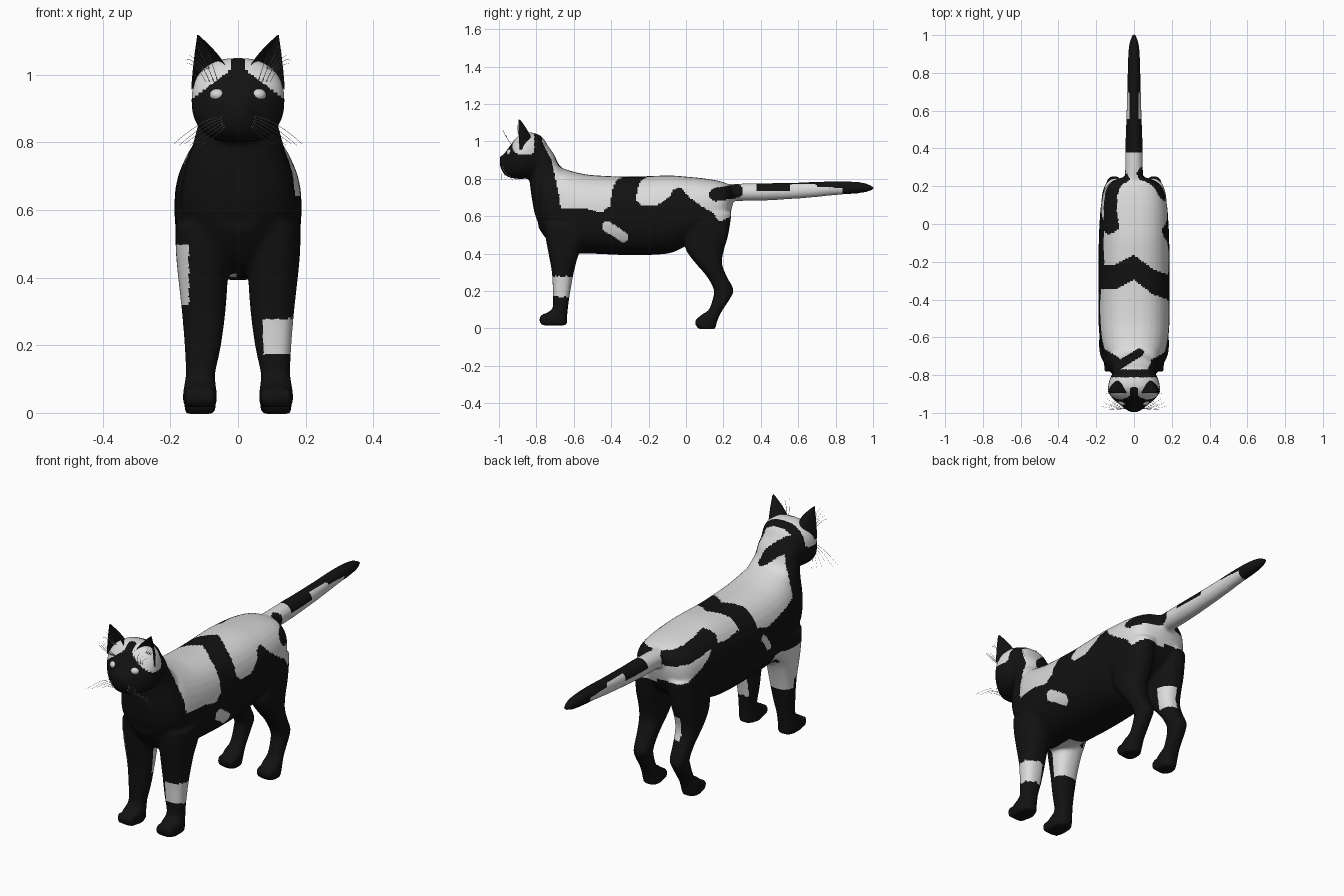
import bpy, bmesh, math
from mathutils import Vector

if "Cube" in bpy.data.objects:
    bpy.data.objects.remove(bpy.data.objects["Cube"])

def material(name, c):
    m = bpy.data.materials.new(name)
    m.diffuse_color = (*c, 1)
    m.use_nodes = True
    m.node_tree.nodes["Principled BSDF"].inputs["Base Color"].default_value = m.diffuse_color
    return m

BLACK = material("black fur", (0.006, 0.006, 0.006))
WHITE = material("white fur", (0.72, 0.72, 0.72))
EYE = material("pale eye", (0.66, 0.66, 0.66))

def add_object(name, mesh, mats):
    mesh.materials.clear()
    for m in mats:
        mesh.materials.append(m)
    ob = bpy.data.objects.new(name, mesh)
    bpy.context.collection.objects.link(ob)
    for p in mesh.polygons:
        p.use_smooth = True
    return ob

def bake(ob):
    deps = bpy.context.evaluated_depsgraph_get()
    me = bpy.data.meshes.new_from_object(ob.evaluated_get(deps))
    bpy.data.objects.remove(ob)
    return me

def catmull(rows, steps=4):
    out = []
    for i in range(len(rows) - 1):
        a, b, c, d = (rows[max(i - 1, 0)], rows[i], rows[i + 1], rows[min(i + 2, len(rows) - 1)])
        for k in range(steps):
            t = k / steps
            out.append([q + .5 * t * (r - p + t * (2*p - 5*q + 4*r - s + t * (3*(q - r) + s - p)))
                        for p, q, r, s in zip(a, b, c, d)])
    return out + [list(rows[-1])]

def loft(bm, rows, axis, side=1, n=2.4, seg=32):
    """rows: (position, low, high, x low, x high) along y or z"""
    rings = []
    for t, lo, hi, x0, x1 in catmull(rows):
        ring = []
        for k in range(seg):
            a = 2 * math.pi * k / seg
            c, s = (math.copysign(abs(v) ** (2 / n), v) for v in (math.cos(a), math.sin(a)))
            u = (lo + hi) / 2 + (hi - lo) / 2 * s
            x = side * ((x0 + x1) / 2 + (x1 - x0) / 2 * c)
            ring.append(bm.verts.new((x, t, u) if axis == 'y' else (x, u, t)))
        rings.append(ring)
    for r, q in zip(rings, rings[1:]):
        for k in range(seg):
            bm.faces.new((r[k], r[(k + 1) % seg], q[(k + 1) % seg], q[k]))
    bm.faces.new(rings[0])
    bm.faces.new(rings[-1])

def ball(bm, centre, radii):
    r = bmesh.ops.create_uvsphere(bm, u_segments=20, v_segments=12, radius=1)
    for v in r['verts']:
        v.co = Vector(centre) + Vector([a * b for a, b in zip(v.co, radii)])

def sym(rows):
    return [(t, lo, hi, -w, w) for t, lo, hi, w in rows]

bm = bmesh.new()
# torso
loft(bm, sym([(-.79, .54, .72, .07), (-.74, .47, .84, .13), (-.68, .42, .86, .165), (-.6, .40, .838, .182),
              (-.5, .40, .82, .188), (-.3, .392, .812, .188), (-.1, .40, .818, .187), (0, .44, .812, .183),
              (.1, .48, .802, .175), (.18, .52, .788, .157), (.225, .58, .772, .12), (.25, .66, .75, .05)]), 'y')
# chest and neck
loft(bm, sym([(.5, -.76, -.55, .14), (.6, -.805, -.55, .168), (.7, -.825, -.58, .16), (.8, -.838, -.6, .132),
              (.87, -.845, -.675, .115), (.93, -.86, -.705, .11), (1.0, -.86, -.755, .085)]), 'z', n=2.2)
# head
loft(bm, sym([(-.74, .87, .98, .06), (-.77, .83, 1.025, .10), (-.82, .805, 1.047, .128), (-.87, .80, 1.047, .138),
              (-.905, .80, 1.023, .128), (-.935, .805, .985, .102), (-.96, .815, .95, .068),
              (-.98, .835, .928, .044), (-.995, .87, .918, .022)]), 'y')
# tail
loft(bm, sym([(.15, .69, .77, .05), (.25, .682, .773, .048), (.4, .683, .777, .046), (.5, .688, .778, .043),
              (.65, .698, .782, .038), (.8, .713, .788, .034), (.9, .72, .785, .031), (.96, .728, .777, .024),
              (1.004, .742, .757, .01)]), 'y', n=2)
for s in (-1, 1):
    # front leg and paw
    loft(bm, [(.56, -.76, -.5, .02, .185), (.48, -.75, -.53, .025, .184), (.4, -.735, -.572, .03, .177),
              (.3, -.717, -.6, .037, .166), (.2, -.712, -.618, .05, .158), (.12, -.712, -.63, .067, .154),
              (.095, -.725, -.632, .067, .157), (.07, -.768, -.635, .064, .161), (.04, -.78, -.635, .062, .163),
              (.017, -.77, -.638, .067, .158)], 'z', s)
    # hind leg and paw
    loft(bm, [(.62, -.02, .245, .02, .17), (.5, -.01, .226, .025, .172), (.42, 0, .203, .035, .17),
              (.35, .05, .192, .045, .165), (.28, .11, .217, .055, .155), (.21, .148, .254, .062, .147),
              (.17, .146, .242, .068, .147), (.1, .122, .197, .07, .148), (.075, .085, .182, .067, .155),
              (.035, .053, .166, .064, .16), (-.003, .065, .157, .07, .155)], 'z', s)
    # toes
    for k in range(4):
        for y, z in ((-.765, .048), (.068, .032)):
            ball(bm, (s * (.078 + .023 * k), y, z), (.0125, .02, .03))
    # muzzle cheeks
    ball(bm, (s * .024, -.965, .868), (.028, .026, .024))

me = bpy.data.meshes.new("skin")
bm.to_mesh(me)
bm.free()
raw = add_object("raw", me, [BLACK])
r = raw.modifiers.new("fuse", 'REMESH')
r.mode, r.voxel_size = 'VOXEL', .0085
sm = raw.modifiers.new("soften", 'SMOOTH')
sm.factor, sm.iterations = .5, 8
skin = bake(raw)

def table(t, pts):
    for (a, p), (b, q) in zip(pts, pts[1:]):
        if t <= b:
            return p + (q - p) * max(0, (t - a) / (b - a))
    return pts[-1][1]

def near(u, v, a, b, c, d, rad):
    """inside a capsule from (a, b) to (c, d)"""
    k = max(0, min(1, ((u - a) * (c - a) + (v - b) * (d - b)) / ((c - a) ** 2 + (d - b) ** 2)))
    return math.hypot(u - a - k * (c - a), v - b - k * (d - b)) < rad

EDGE = {True: [(-.77, 1.0), (-.72, .9), (-.68, .72), (-.67, .64), (-.55, .645), (-.45, .62), (-.4, .66),
               (-.28, .7), (-.24, .66), (-.15, .66), (-.09, .7), (-.07, .74), (-.03, .755), (.02, .7),
               (.08, .655), (.14, .62), (.18, .57), (.24, .6)],
        False: [(-.77, 1.0), (-.72, .93), (-.66, .74), (-.6, .72), (-.42, .68), (-.36, .7), (-.2, .74),
                (-.1, .73), (0, .745), (.04, .71), (.2, .62), (.3, .6)]}
BAND = [(-.18, -.28), (-.1, -.28), (0, -.23), (.1, -.305), (.18, -.335)]

def is_white(x, y, z):
    right, ax = x > 0, abs(x)
    if right and near(y, z, .16, .715, .27, .735, .036):      # rump spots
        return False
    if not right and near(y, z, -.02, .77, .24, .735, .032):
        return False
    if y > .28:                                               # tail
        return not (y > .84 or y > .38 and z > (.735 if y < .56 else .77 if y < .7 else .755))
    if near(y, z, -.42, .545, -.335, .49, .028) and right:    # flank spots
        return True
    if near(y, z, -.42, .58, -.38, .64, .018) and not right:
        return True
    if z < .52:                                               # leg patches
        if right:
            return y < -.5 and .17 < z < .28 and x > .075
        if y < -.5:
            return x < -.145 and .32 < z < .5 or y > -.66 and .27 < z < .43
        return y > .13 and .3 < z < .42 and x > -.11
    if y < -.77:                                              # face
        if y < -.945 or y > -.81:
            return False
        return z > .93 + (.135 - ax) * .75 and (ax > .025 or y > -.865)
    if z > .84 and near(x, y, -.1, -.76, .03, -.68, .022):    # nape streak
        return False
    return z > table(y, EDGE[right]) and abs(y - table(x, BAND)) > .066

body = add_object("body", skin, [BLACK, WHITE])
for p in skin.polygons:
    p.material_index = int(is_white(*p.center))

# ears: an outer and an inner curved sheet
for s, name in ((-1, "left"), (1, "right")):
    bm = bmesh.new()
    A, B, C = Vector((.033, -.89, 1.015)), Vector((.075, -.755, 1.01)), Vector((.138, -.885, .955))
    tip = Vector((.12, -.89, 1.12))
    for inner in (0, 1):
        grid = []
        for i in range(13):
            t = i / 12 * .98
            row = []
            for j in range(17):
                u = j / 16
                b = A * (1 - u) ** 2 + B * 2 * u * (1 - u) + C * u * u
                p = tip + (b - tip) * (1 - t ** 1.4)
                p.z = b.z + (tip.z - b.z) * t
                row.append(bm.verts.new((s * p.x, p.y - .006 * inner, p.z)))
            grid.append(row)
        for i in range(12):
            for j in range(16):
                f = bm.faces.new((grid[i][j], grid[i][j + 1], grid[i + 1][j + 1], grid[i + 1][j]))
                f.normal_update()
                out = f.normal.dot(f.calc_center_median() - Vector((s * .095, -.9, 1.03))) > 0
                if out == bool(inner):
                    f.normal_flip()
                f.material_index = int(j in (0, 14, 15)) if inner else int(s > 0)
    me = bpy.data.meshes.new(name + "_ear")
    bm.to_mesh(me)
    bm.free()
    add_object(name + "_ear", me, [BLACK, WHITE])

    # eye
    bm = bmesh.new()
    ball(bm, (s * .06, -.937, .94), (.024, .024, .019))
    me = bpy.data.meshes.new(name + "_eye")
    bm.to_mesh(me)
    bm.free()
    add_object(name + "_eye", me, [EYE])

    # whiskers, brow hairs and ear hairs: start, bend, end
    hairs = [((.035, -.975, .875 - .004 * k), (.09 - .008 * k, -.985, .885 - .012 * k),
              (.19 - .016 * k, -.985 + .02 * k, .795 - .004 * (k % 2))) for k in range(6)]
    hairs += [((.06 + .012 * k, -.93, .98), (.075 + .015 * k, -.97, 1.03), (.09 + .02 * k, -.985 + .01 * k, 1.07 - .012 * k))
              for k in range(4)]
    hairs += [((.075 + .01 * k, -.88, 1.01), (.1 + .012 * k, -.9, 1.03 + .008 * k), (.12 + .012 * k, -.9, 1.09 - .016 * k))
              for k in range(4)]
    cu = bpy.data.curves.new("hair", 'CURVE')
    cu.dimensions, cu.bevel_depth, cu.bevel_resolution = '3D', .0011, 0
    for a, b, c in hairs:
        sp = cu.splines.new('POLY')
        sp.points.add(8)
        for k, pt in enumerate(sp.points):
            t = k / 8
            q = Vector(a) * (1 - t) ** 2 + Vector(b) * 2 * t * (1 - t) + Vector(c) * t * t
            pt.co = (s * q.x, q.y, q.z, 1)
            pt.radius = 1 - .6 * t
    tmp = bpy.data.objects.new("hair", cu)
    bpy.context.collection.objects.link(tmp)
    add_object(name + "_whiskers", bake(tmp), [WHITE])
